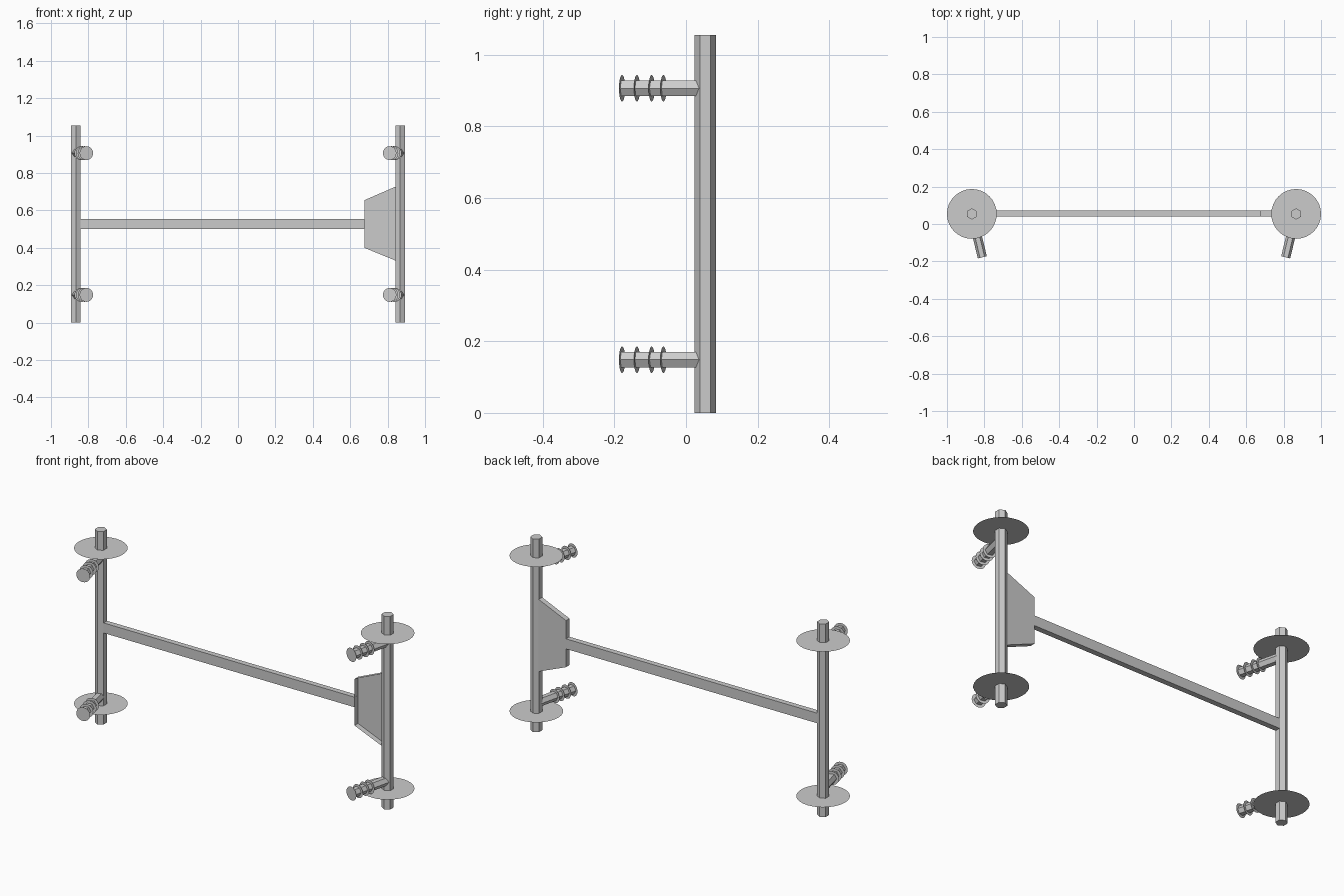
import bpy, bmesh
from math import pi, radians
from mathutils import Vector, Matrix

if "Cube" in bpy.data.objects:
    bpy.data.objects.remove(bpy.data.objects["Cube"])

PX, PY, H = 0.867, 0.054, 1.055     # post position and height
MID = H / 2


def finish(bm, name):
    me = bpy.data.meshes.new(name)
    bm.to_mesh(me)
    bm.free()
    ob = bpy.data.objects.new(name, me)
    bpy.context.collection.objects.link(ob)
    return ob


def hex_bar(name, a, b, r):
    """Six-sided bar from a to b."""
    a, b = Vector(a), Vector(b)
    d = b - a
    if abs(d.z) > 0.5:      # upright: corners towards +-y
        rot = Matrix.Rotation(pi / 2, 4, 'Z')
    else:                   # level: corners sideways, flats up and down
        side = d.cross(Vector((0, 0, 1))).normalized()
        rot = Matrix((side, Vector((0, 0, 1)), -d.normalized())).transposed().to_4x4()
    bm = bmesh.new()
    # put one corner on local x whatever the primitive's starting angle
    bmesh.ops.create_cone(bm, cap_ends=True, segments=6, radius1=r, radius2=r, depth=d.length)
    bm.verts.ensure_lookup_table()
    v = bm.verts[0].co.copy()
    spin = Matrix.Rotation(-Vector((1, 0)).angle_signed(v.xy) * -1, 4, 'Z')
    bm.transform(Matrix.Translation((a + b) / 2) @ rot @ spin)
    return finish(bm, name)


def disc(name, centre, normal, r, n):
    """Paper-thin round plate."""
    bm = bmesh.new()
    bmesh.ops.create_circle(bm, cap_ends=True, segments=n, radius=r)
    q = Vector((0, 0, 1)).rotation_difference(Vector(normal)).to_matrix().to_4x4()
    bm.transform(Matrix.Translation(centre) @ q)
    return finish(bm, name)


def slab(name, outline, y0, y1, open_front=False):
    """Outline in x, z extruded along y."""
    bm = bmesh.new()
    f = [bm.verts.new((x, y0, z)) for x, z in outline]
    b = [bm.verts.new((x, y1, z)) for x, z in outline]
    n = len(f)
    for i in range(n):
        j = (i + 1) % n
        bm.faces.new((f[i], f[j], b[j], b[i]))
    bm.faces.new(b)
    if not open_front:
        bm.faces.new(f[::-1])
    bmesh.ops.recalc_face_normals(bm, faces=bm.faces)
    return finish(bm, name)


for s, side in ((-1, "left"), (1, "right")):
    # upright posts
    hex_bar(side + "_post", (s * PX, PY, 0), (s * PX, PY, H), 0.03)
    for k, level in ((-1, "lower"), (1, "upper")):
        tag = side + "_" + level
        # round collar plates
        disc(tag + "_plate", (s * PX, PY, MID + k * 0.425), (0, 0, 1), 0.133, 32)
        # storage pegs turned slightly inward, with rings
        z = MID + k * 0.379
        start, end = Vector((s * PX, PY, z)), Vector((s * 0.811, -0.178, z))
        hex_bar(tag + "_peg", start, end, 0.0248)
        d = end - start
        for i, y in enumerate((-0.1785, -0.137, -0.096, -0.063)):
            p = start + d * ((y - PY) / d.y)
            disc(f"{tag}_ring_{i + 1}", p, d.normalized(), 0.037, 24)

# cross beam
slab("cross_beam", [(-0.845, 0.50), (0.677, 0.50), (0.677, 0.555), (-0.845, 0.555)],
     PY - 0.013, PY + 0.017)
# tapered bracket tray, open at the front
slab("bracket", [(0.676, 0.40), (0.842, 0.332), (0.842, 0.727), (0.676, 0.655)],
     PY - 0.013, PY + 0.017, open_front=True)
